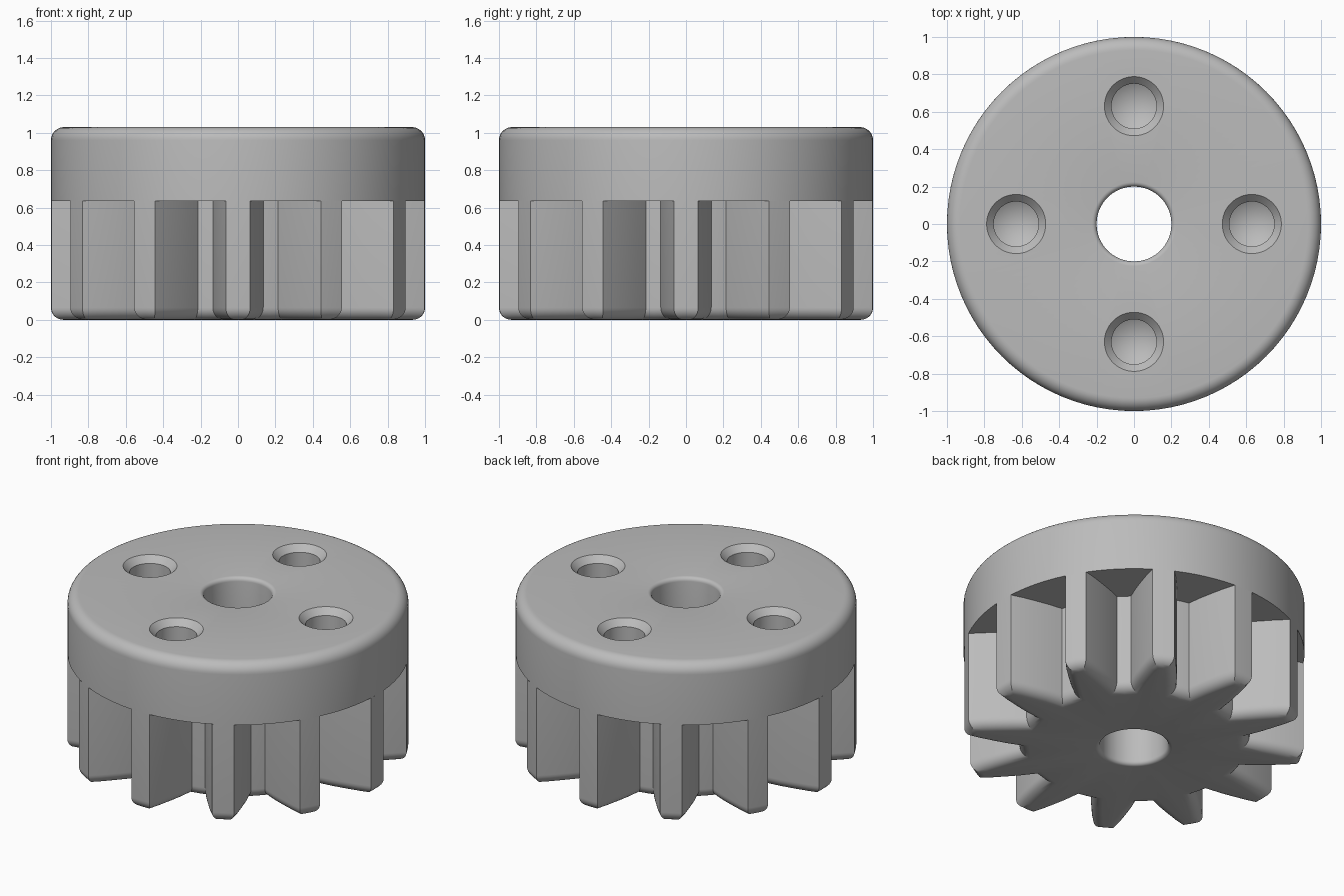
import bpy, bmesh, math
from mathutils import Vector

if "Cube" in bpy.data.objects:
    bpy.data.objects.remove(bpy.data.objects["Cube"], do_unlink=True)

SEG, TEETH = 96, 12
HEIGHT, CAP_BASE, BORE = 1.03, 0.635, 0.2
ROUND, BORE_ROUND = 0.07, 0.025
TAU = 2 * math.pi

grey = bpy.data.materials.new("plain grey")
grey.use_nodes = True
grey.diffuse_color = (0.5, 0.5, 0.5, 1)
grey.node_tree.nodes["Principled BSDF"].inputs["Base Color"].default_value = (0.5, 0.5, 0.5, 1)


def loft(name, rings, closed=False):
    """Skin a list of equal-length closed rings of points."""
    bm = bmesh.new()
    loops = [[bm.verts.new(p) for p in ring] for ring in rings]
    pairs = list(zip(loops, loops[1:]))
    if closed:
        pairs.append((loops[-1], loops[0]))
    for a, b in pairs:
        for i in range(len(a)):
            j = (i + 1) % len(a)
            bm.faces.new((a[i], a[j], b[j], b[i]))
    bmesh.ops.remove_doubles(bm, verts=bm.verts, dist=1e-5)
    bmesh.ops.recalc_face_normals(bm, faces=bm.faces)
    mesh = bpy.data.meshes.new(name)
    bm.to_mesh(mesh)
    bm.free()
    mesh.materials.append(grey)
    obj = bpy.data.objects.new(name, mesh)
    bpy.context.collection.objects.link(obj)
    return obj


def lathe(name, profile, closed=False):
    angles = [TAU * i / SEG for i in range(SEG)]
    return loft(name, [[(r * math.cos(a), r * math.sin(a), z) for a in angles]
                       for r, z in profile], closed)


def arc(cx, cz, radius, start, end, steps=8):
    angles = [math.radians(start + (end - start) * i / steps) for i in range(steps + 1)]
    return [(cx + radius * math.cos(a), cz + radius * math.sin(a)) for a in angles]


def select_only(obj):
    bpy.ops.object.select_all(action="DESELECT")
    obj.select_set(True)
    bpy.context.view_layer.objects.active = obj


# Cap: thick disc with rounded rim and bore
cap = lathe("cap_disc",
            [(BORE, CAP_BASE), (1, CAP_BASE)]
            + arc(1 - ROUND, HEIGHT - ROUND, ROUND, 0, 90)
            + arc(BORE + BORE_ROUND, HEIGHT - BORE_ROUND, BORE_ROUND, 90, 180, 5),
            closed=True)

# Four countersunk blind holes with conical bottoms
for k in range(4):
    cutter = lathe("hole_cutter", [(0, HEIGHT + 0.1), (0.158, HEIGHT + 0.1), (0.158, HEIGHT),
                                   (0.12, HEIGHT - 0.04), (0.12, HEIGHT - 0.3),
                                   (0, HEIGHT - 0.37)])
    cutter.hide_render = True
    angle = k * math.pi / 2
    cutter.location = (0.63 * math.cos(angle), 0.63 * math.sin(angle), 0)
    mod = cap.modifiers.new("hole", "BOOLEAN")
    mod.operation, mod.solver, mod.object = "DIFFERENCE", "EXACT", cutter
    select_only(cap)
    bpy.ops.object.modifier_apply(modifier=mod.name)
    bpy.data.objects.remove(cutter, do_unlink=True)

# Gear outline: half widths along one tooth, mirrored and repeated
flank = [(0.135, 0.663), (0.124, 0.75), (0.108, 0.83), (0.088, 0.92), (0.065, 0.998)]
half = [(math.atan2(w, y), math.hypot(w, y)) for w, y in flank]
tooth = [(-a, r) for a, r in half] + [(0, 1)] + half[::-1] + [(math.pi / TEETH, half[0][1])]
outline = [Vector((r * math.cos(a + TAU * k / TEETH), r * math.sin(a + TAU * k / TEETH)))
           for k in range(TEETH) for a, r in tooth]


def inset(points, dist):
    """Move an anticlockwise outline inward by a mitred distance."""
    result = []
    for i, p in enumerate(points):
        before = (p - points[i - 1]).normalized()
        after = (points[(i + 1) % len(points)] - p).normalized()
        n1, n2 = Vector((-before.y, before.x)), Vector((-after.y, after.x))
        result.append(p + (n1 + n2) * dist / (1 + n1.dot(n2)))
    return result


def at_height(points, z):
    return [(p.x, p.y, z) for p in points]


# Gear: straight teeth, rounded lower edge, flat underside and bore
EDGE = 0.065
rings = [at_height(outline, CAP_BASE)]
for x, z in arc(0, EDGE, EDGE, 0, -90):
    rings.append(at_height(inset(outline, EDGE - x), z))
for r, z in arc(BORE + BORE_ROUND, BORE_ROUND, BORE_ROUND, -90, -180, 5) + [(BORE, CAP_BASE)]:
    rings.append(at_height([p.normalized() * r for p in outline], z))
gear = loft("gear_teeth", rings)

for obj in (cap, gear):
    select_only(obj)
    bpy.ops.object.shade_smooth_by_angle(angle=math.radians(25))
